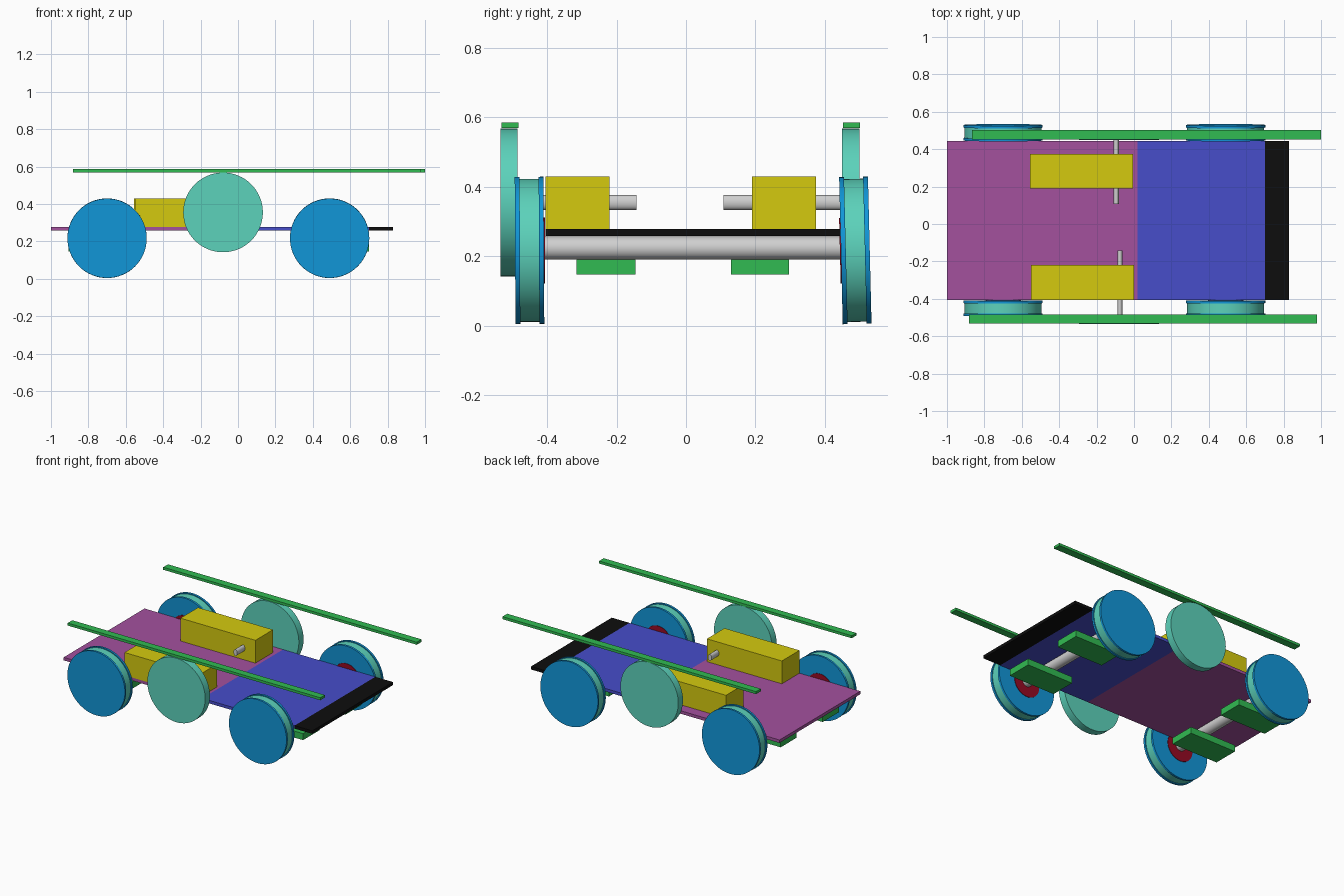
import bpy, math
from mathutils import Matrix

if "Cube" in bpy.data.objects:
    bpy.data.objects.remove(bpy.data.objects["Cube"])


def mat(name, r, g, b):
    m = bpy.data.materials.new(name)
    lin = [c / 12.92 if c <= 0.04045 else ((c + 0.055) / 1.055) ** 2.4
           for c in (r / 255, g / 255, b / 255)]
    m.diffuse_color = (*lin, 1)
    m.use_nodes = True
    m.node_tree.nodes["Principled BSDF"].inputs["Base Color"].default_value = m.diffuse_color
    return m


PURPLE = mat("purple", 163, 81, 158)
BLUE = mat("deck blue", 71, 77, 202)
BLACK = mat("black", 13, 13, 13)
YELLOW = mat("yellow", 213, 202, 15)
GREEN = mat("green", 49, 187, 82)
TEAL = mat("teal", 92, 210, 187)
WHEEL_BLUE = mat("wheel blue", 17, 150, 216)
RED = mat("dark red", 150, 10, 35)
GREY = mat("light grey", 208, 208, 208)


def box(name, xr, yr, zr, material):
    """Box given by its x, y and z ranges."""
    lo, hi = zip(xr, yr, zr)
    bpy.ops.mesh.primitive_cube_add(size=1)
    o = bpy.context.object
    o.name = name
    o.data.transform(Matrix.Diagonal([b - a for a, b in zip(lo, hi)] + [1]))
    o.location = [(a + b) / 2 for a, b in zip(lo, hi)]
    o.data.materials.append(material)
    return o


def disc(name, x, z, yr, radius, material, sides=64, squash=1.0):
    """Cylinder along y, optionally flattened in x."""
    bpy.ops.mesh.primitive_cylinder_add(vertices=sides, radius=radius,
                                        depth=yr[1] - yr[0])
    o = bpy.context.object
    o.name = name
    o.data.transform(Matrix.Diagonal((squash, 1, 1, 1))
                     @ Matrix.Rotation(math.pi / 2, 4, 'X'))
    o.location = (x, (yr[0] + yr[1]) / 2, z)
    o.data.materials.append(material)
    bpy.ops.object.shade_smooth_by_angle(angle=math.radians(35))
    return o


def wheel(name, x, y, side, tilt):
    """Teal tread between two blue flanges, with a red hub on the inner face."""
    z, half, rim = 0.217, 0.0415, 0.014
    parts = [
        disc(name + "_tread", x, z, (y - half + rim, y + half - rim), 0.206, TEAL),
        disc(name + "_flange_a", x, z, (y - half, y - half + rim), 0.212, WHEEL_BLUE),
        disc(name + "_flange_b", x, z, (y + half - rim, y + half), 0.212, WHEEL_BLUE),
    ]
    inner = y - side * half
    parts.append(disc(name + "_hub", x, z, (inner - 0.003, inner + 0.003), 0.095, RED))
    # lean the whole wheel about its centre
    turn = (Matrix.Translation((x, y, z)) @ Matrix.Rotation(tilt, 4, 'X')
            @ Matrix.Translation((-x, -y, -z)))
    for o in parts:
        o.matrix_world = turn @ Matrix.Translation(o.location)


# Deck in three coloured panels
DECK_Y, DECK_Z = (-0.405, 0.445), (0.258, 0.278)
box("rear_deck", (-1.0, 0.02), DECK_Y, DECK_Z, PURPLE)
box("middle_deck", (0.02, 0.70), DECK_Y, DECK_Z, BLUE)
box("front_deck", (0.70, 0.83), DECK_Y, DECK_Z, BLACK)

# Wheels, axles and the bearing blocks under the deck
for end, x, blocks in (("rear", -0.70, (-0.905, -0.565)),
                       ("front", 0.49, (0.36, 0.70))):
    wheel(end + "_near_wheel", x, -0.451, -1, math.radians(0.3))
    wheel(end + "_far_wheel", x, 0.488, 1, math.radians(1.4))
    disc(end + "_axle", x, 0.224, (-0.42, 0.455), 0.034, GREY, 32)
    box(end + "_near_bearing", blocks, (-0.315, -0.145), (0.147, 0.19), GREEN)
    box(end + "_far_bearing", blocks, (0.13, 0.297), (0.147, 0.19), GREEN)

# Motors with flattened shafts
box("near_motor", (-0.552, 0.0), (-0.405, -0.22), (0.278, 0.43), YELLOW)
box("far_motor", (-0.557, -0.005), (0.19, 0.375), (0.278, 0.43), YELLOW)
disc("near_motor_shaft", -0.075, 0.355, (-0.49, -0.143), 0.021, GREY, 32, 0.65)
disc("far_motor_shaft", -0.095, 0.355, (0.108, 0.46), 0.021, GREY, 32, 0.65)

# Drive discs and the rails resting on them
disc("near_drive_disc", -0.08, 0.355, (-0.535, -0.485), 0.213, TEAL)
disc("far_drive_disc", -0.08, 0.355, (0.45, 0.50), 0.213, TEAL)
box("near_rail", (-0.882, 0.978), (-0.531, -0.483), (0.569, 0.586), GREEN)
box("far_rail", (-0.867, 1.0), (0.452, 0.502), (0.569, 0.586), GREEN)
